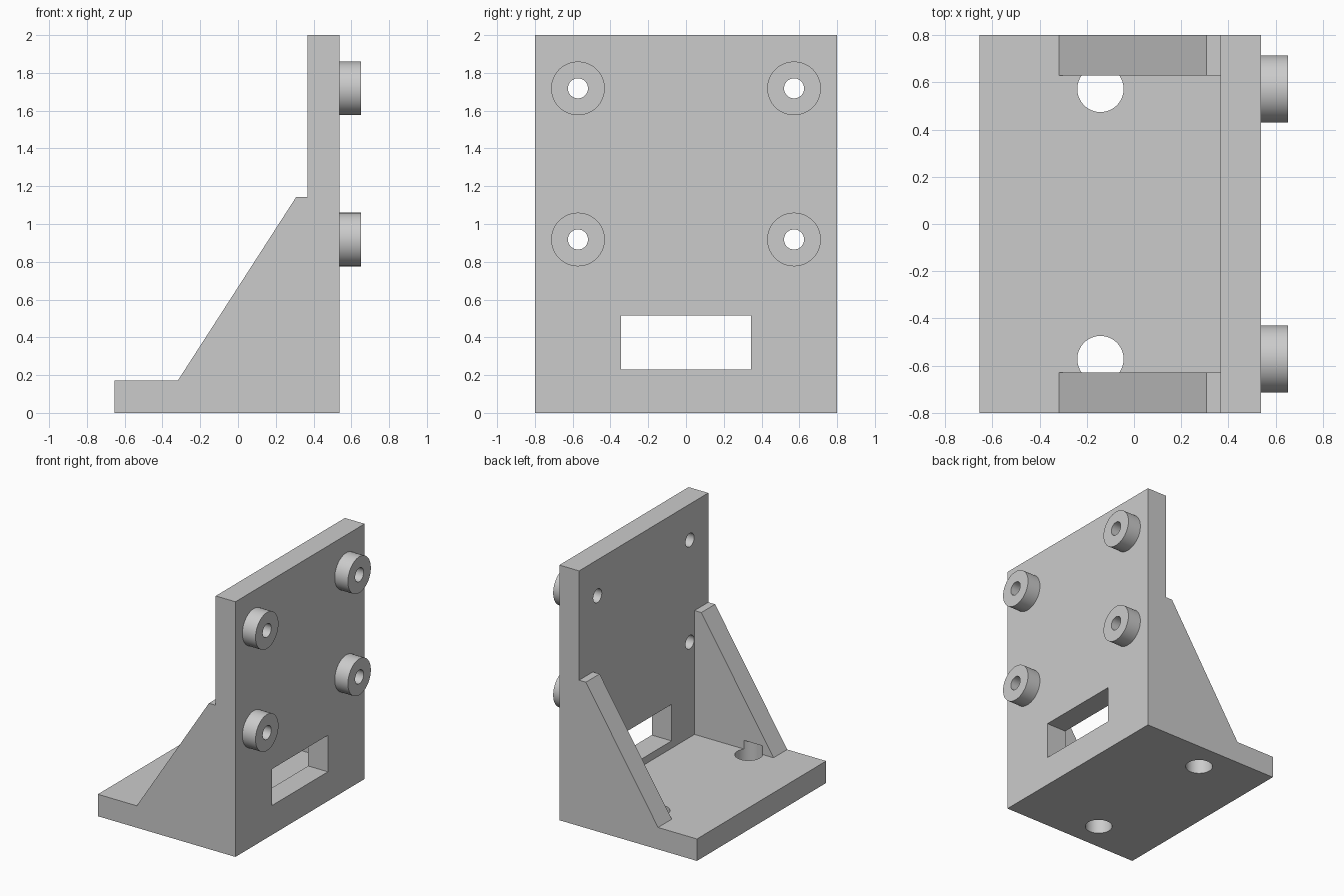
import bpy, bmesh
from math import pi
from mathutils import Matrix

if "Cube" in bpy.data.objects:
    bpy.data.objects.remove(bpy.data.objects["Cube"], do_unlink=True)

grey = bpy.data.materials.new("light_grey")
grey.use_nodes = True
colour = (0.6, 0.6, 0.6, 1)
grey.diffuse_color = colour
grey.node_tree.nodes["Principled BSDF"].inputs["Base Color"].default_value = colour

X_BACK, X_WALL, X_FACE, X_BOSS = -0.655, 0.367, 0.538, 0.652
HALF, INNER, FLOOR = 0.8, 0.63, 0.172


def finish(bm, name):
    bmesh.ops.recalc_face_normals(bm, faces=bm.faces)
    mesh = bpy.data.meshes.new(name)
    bm.to_mesh(mesh)
    bm.free()
    mesh.materials.append(grey)
    ob = bpy.data.objects.new(name, mesh)
    bpy.context.collection.objects.link(ob)
    return ob


def extrude_profile(name, points, y0, y1):
    """Extrude an (x, z) outline along y."""
    bm = bmesh.new()
    face = bm.faces.new([bm.verts.new((x, y0, z)) for x, z in points])
    out = bmesh.ops.extrude_face_region(bm, geom=[face])
    verts = [v for v in out["geom"] if isinstance(v, bmesh.types.BMVert)]
    bmesh.ops.translate(bm, verts=verts, vec=(0, y1 - y0, 0))
    return finish(bm, name)


def cylinder(name, radius, centre, length, axis):
    bm = bmesh.new()
    turn = Matrix.Rotation(pi / 2, 4, "Y") if axis == "X" else Matrix()
    bmesh.ops.create_cone(bm, cap_ends=True, segments=64, radius1=radius, radius2=radius,
                          depth=length, matrix=Matrix.Translation(centre) @ turn)
    return finish(bm, name)


def boolean(target, tool, operation):
    mod = target.modifiers.new(tool.name, "BOOLEAN")
    mod.operation, mod.object, mod.solver = operation, tool, "EXACT"
    bpy.context.view_layer.objects.active = target
    bpy.ops.object.modifier_apply(modifier=mod.name)
    bpy.data.objects.remove(tool, do_unlink=True)


# L-shaped body: base plate and upright wall
bracket = extrude_profile("angle_bracket", [
    (X_BACK, 0), (X_FACE, 0), (X_FACE, 2), (X_WALL, 2), (X_WALL, FLOOR), (X_BACK, FLOOR)], -HALF, HALF)

# Side gussets, overlapping the plates slightly inside
gusset_profile = [(-0.318, FLOOR), (-0.318, 0), (X_FACE, 0), (X_FACE, 1.143), (0.308, 1.143)]
for side in (-1, 1):
    boolean(bracket, extrude_profile("gusset", gusset_profile, side * INNER, side * HALF), "UNION")

# Round bosses with screw holes through the wall
for y in (-0.572, 0.572):
    for z in (0.918, 1.718):
        start = X_FACE - 0.05
        boolean(bracket, cylinder("boss", 0.142, ((start + X_BOSS) / 2, y, z), X_BOSS - start, "X"), "UNION")
        boolean(bracket, cylinder("screw_hole", 0.053, (0.5, y, z), 0.6, "X"), "DIFFERENCE")

# Base mounting holes, nicking the gussets just above the floor
for y in (-0.572, 0.572):
    boolean(bracket, cylinder("base_hole", 0.098, (-0.142, y, 0.07), 0.34, "Z"), "DIFFERENCE")

# Rectangular window through the wall
window = extrude_profile("window", [(0.2, 0.23), (0.7, 0.23), (0.7, 0.516), (0.2, 0.516)], -0.345, 0.345)
boolean(bracket, window, "DIFFERENCE")

bpy.ops.object.select_all(action="DESELECT")
bracket.select_set(True)
bpy.context.view_layer.objects.active = bracket
bpy.ops.object.shade_smooth_by_angle(angle=pi / 6)
